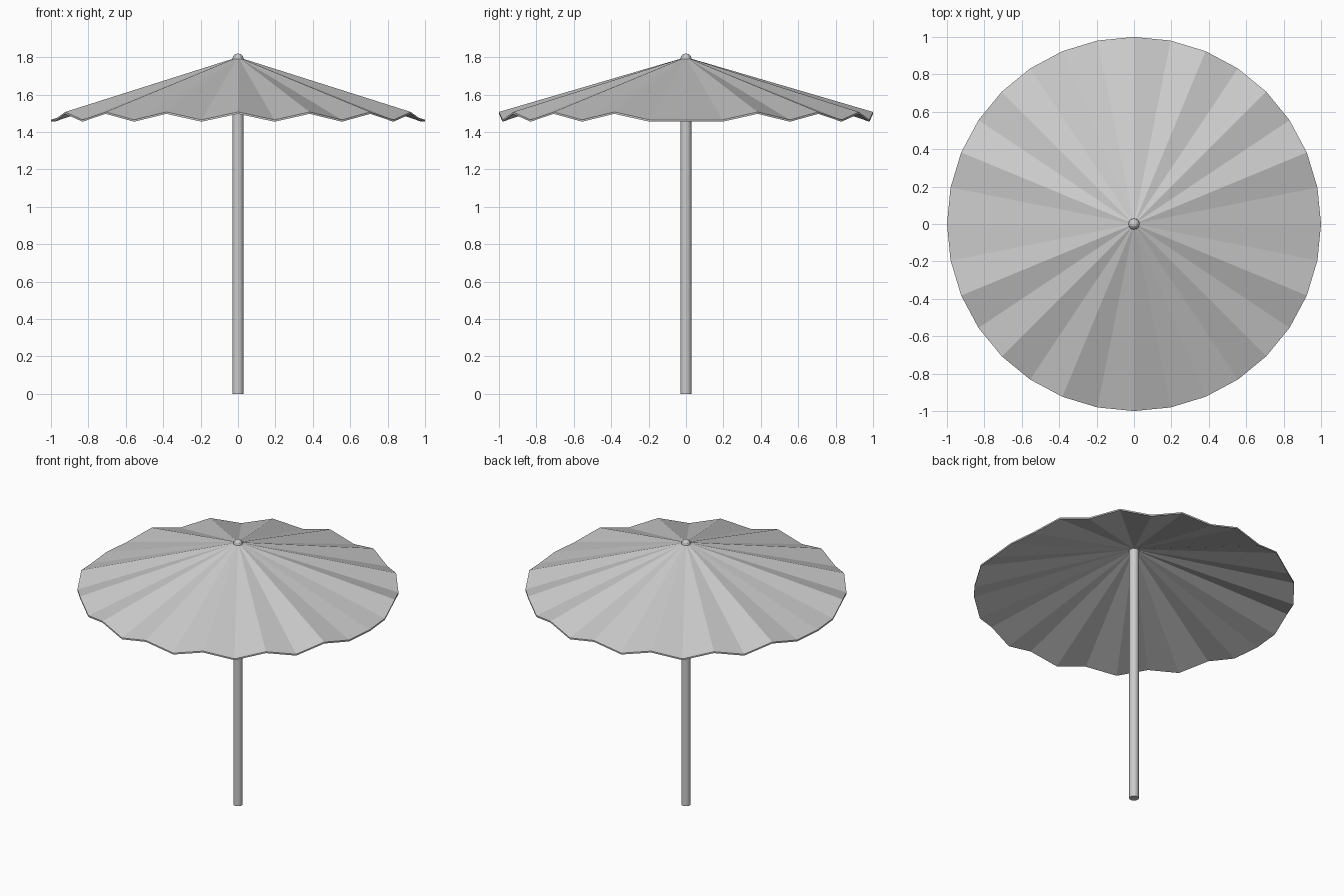
import bpy, bmesh, math

if "Cube" in bpy.data.objects:
    bpy.data.objects.remove(bpy.data.objects["Cube"])

SIDES = 32
APEX, HIGH, LOW, THICK = 1.80, 1.507, 1.465, 0.01


def rim_height(k):
    # scalloped rim; the two side panels (+x, -x) hang flat
    return LOW if k % 2 or k in (8, 24) else HIGH


# canopy: pleated fan with a thin cloth thickness
bm = bmesh.new()
layers = []
for drop in (0, THICK):
    tip = bm.verts.new((0, 0, APEX - drop))
    rim = []
    for k in range(SIDES):
        a = 2 * math.pi * k / SIDES - math.pi / 2
        rim.append(bm.verts.new((math.cos(a), math.sin(a), rim_height(k) - drop)))
    layers.append((tip, rim))
(top, upper), (under, lower) = layers
for k in range(SIDES):
    n = (k + 1) % SIDES
    bm.faces.new((top, upper[k], upper[n]))
    bm.faces.new((under, lower[n], lower[k]))
    bm.faces.new((upper[k], lower[k], lower[n], upper[n]))
mesh = bpy.data.meshes.new("canopy")
bm.to_mesh(mesh)
bm.free()
bpy.context.collection.objects.link(bpy.data.objects.new("canopy", mesh))

# pole
bpy.ops.mesh.primitive_cylinder_add(vertices=16, radius=0.03, depth=1.79,
                                    location=(0, 0, 0.895))
bpy.context.object.name = "pole"
bpy.ops.object.shade_smooth_by_angle(angle=math.radians(40))

# finial knob on the tip
bpy.ops.mesh.primitive_uv_sphere_add(segments=12, ring_count=6, radius=0.03,
                                     location=(0, 0, 1.79))
bpy.context.object.name = "finial"
